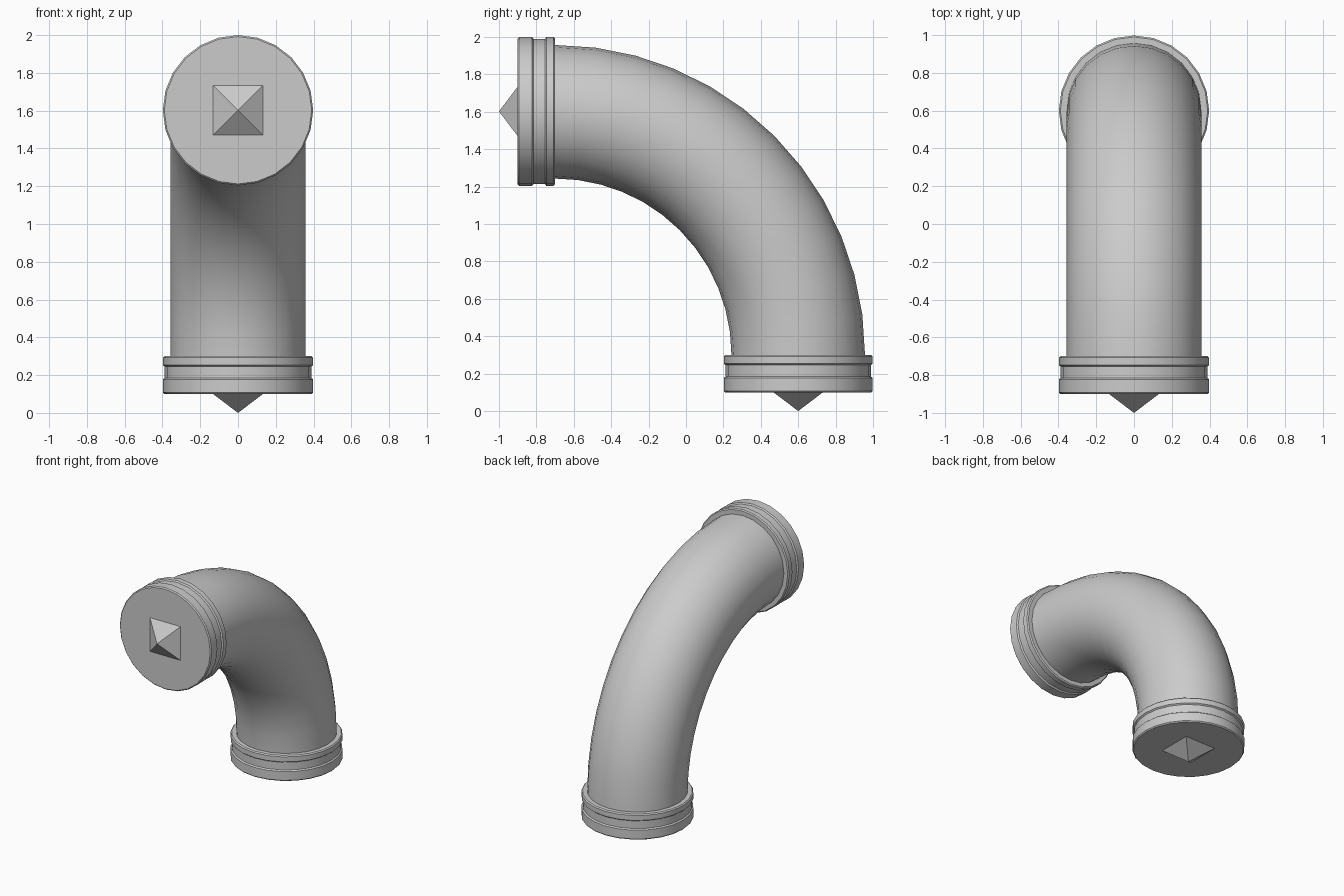
import bpy
import bmesh
from math import cos, sin, tau, pi, radians
from mathutils import Matrix, Vector

SIDES = 24
PIPE_R = 0.357
COLLAR_R = 0.398
BEND_CENTRE = Vector((0, -0.7, 0.3))

if "Cube" in bpy.data.objects:
    bpy.data.objects.remove(bpy.data.objects["Cube"], do_unlink=True)

GREY = (0.6, 0.6, 0.6, 1)
grey = bpy.data.materials.new("plain grey")
grey.use_nodes = True
grey.diffuse_color = GREY
grey.node_tree.nodes["Principled BSDF"].inputs["Base Color"].default_value = GREY


def finish(name, bm, matrix=None, smooth=True):
    """Turn a bmesh into a shaded, coloured object."""
    bmesh.ops.recalc_face_normals(bm, faces=bm.faces[:])
    mesh = bpy.data.meshes.new(name)
    bm.to_mesh(mesh)
    bm.free()
    mesh.materials.append(grey)
    obj = bpy.data.objects.new(name, mesh)
    bpy.context.collection.objects.link(obj)
    if matrix:
        obj.matrix_world = matrix
    if smooth:
        bpy.ops.object.select_all(action="DESELECT")
        obj.select_set(True)
        bpy.context.view_layer.objects.active = obj
        bpy.ops.object.shade_smooth_by_angle(angle=radians(30))
    return obj


def collar(name, matrix):
    """Grooved end ring, turned from a profile of (radius, height)."""
    r, b, groove = COLLAR_R, 0.008, 0.388
    profile = [
        (r - b, 0.1), (r, 0.1 + b), (r, 0.185 - b), (groove, 0.185),
        (groove, 0.245), (r, 0.245 + b), (r, 0.3 - b), (r - b, 0.3),
    ]
    bm = bmesh.new()
    rings = [[bm.verts.new((rad * cos(tau * i / SIDES), rad * sin(tau * i / SIDES), z))
              for i in range(SIDES)] for rad, z in profile]
    for low, high in zip(rings, rings[1:]):
        for i in range(SIDES):
            j = (i + 1) % SIDES
            bm.faces.new((low[i], low[j], high[j], high[i]))
    bm.faces.new(rings[0])
    bm.faces.new(rings[-1])
    return finish(name, bm, matrix)


def spike(name, matrix):
    """Four-sided point with its tip at the local origin."""
    bm = bmesh.new()
    bmesh.ops.create_cone(bm, cap_ends=True, segments=4, radius1=0, radius2=0.132 * 2 ** 0.5,
                          depth=0.1, matrix=Matrix.Translation((0, 0, 0.05))
                          @ Matrix.Rotation(pi / 4, 4, "Z"))
    bmesh.ops.remove_doubles(bm, verts=bm.verts[:], dist=0.0001)
    return finish(name, bm, matrix, smooth=False)


# Curved pipe: a circle swept through a quarter turn
bm = bmesh.new()
circle = bmesh.ops.create_circle(bm, segments=SIDES, radius=PIPE_R,
                                 matrix=Matrix.Translation((0, 0.6, 0.3)))
bmesh.ops.spin(bm, geom=circle["verts"] + bm.edges[:], cent=BEND_CENTRE,
               axis=(1, 0, 0), angle=pi / 2, steps=12)
finish("curved_pipe", bm)

# Matching collar and spike on each end
ends = {
    "lower": Matrix.Translation((0, 0.6, 0)),
    "front": Matrix.Translation((0, -1, 1.602)) @ Matrix.Rotation(-pi / 2, 4, "X"),
}
for end, matrix in ends.items():
    collar(end + "_collar", matrix)
    spike(end + "_spike", matrix)
